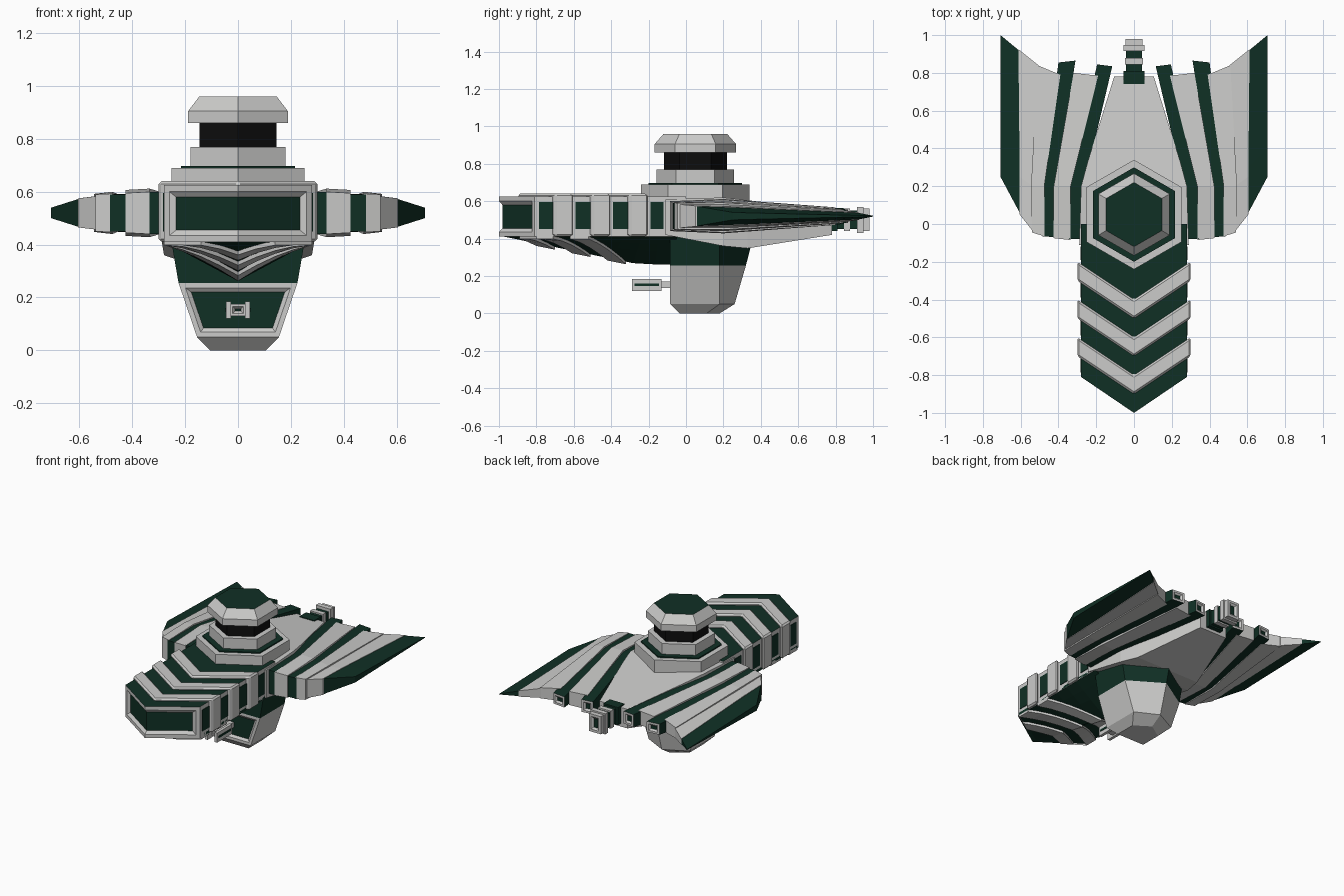
import bpy, bmesh, math
from mathutils import Vector

if "Cube" in bpy.data.objects:
    bpy.data.objects.remove(bpy.data.objects["Cube"])


def material(name, rgb):
    m = bpy.data.materials.new(name)
    m.diffuse_color = (*rgb, 1)
    m.use_nodes = True
    m.node_tree.nodes["Principled BSDF"].inputs["Base Color"].default_value = m.diffuse_color
    return m


GREY = material("light_grey", (0.6, 0.6, 0.59))
GREEN = material("dark_green", (0.005, 0.029, 0.018))
BLACK = material("black", (0.004, 0.004, 0.004))


def loft(name, rings, mats, mirror=False, rule=None, inset=None, bevel=0):
    """Skin a list of point rings and cap the ends.
    rule(normal, centre) -> material index, inset = (test, width, depth, inner, rim)."""
    bm = bmesh.new()
    for s in ((1, -1) if mirror else (1,)):
        vs = [[bm.verts.new((p[0] * s, p[1], p[2])) for p in r] for r in rings]
        n = len(rings[0])
        for a, b in zip(vs, vs[1:]):
            for i in range(n):
                j = (i + 1) % n
                bm.faces.new((a[i], a[j], b[j], b[i]))
        bm.faces.new(vs[0])
        bm.faces.new(vs[-1])
    bmesh.ops.recalc_face_normals(bm, faces=bm.faces[:])
    bm.normal_update()
    if rule:
        for f in bm.faces:
            f.material_index = rule(f.normal, f.calc_center_median())
    if inset:
        test, width, depth, inner, rim = inset
        chosen = [f for f in bm.faces if test(f.normal, f.calc_center_median())]
        for w, d in ((width * 0.55, 0), (width * 0.45, depth)):
            res = bmesh.ops.inset_region(bm, faces=chosen, thickness=w, depth=d,
                                         use_even_offset=True, use_boundary=True)
            for f in res["faces"]:
                f.material_index = rim
        for f in chosen:
            f.material_index = inner
    me = bpy.data.meshes.new(name)
    bm.to_mesh(me)
    bm.free()
    for m in mats:
        me.materials.append(m)
    ob = bpy.data.objects.new(name, me)
    bpy.context.collection.objects.link(ob)
    if bevel:
        mod = ob.modifiers.new("bevel", "BEVEL")
        mod.width, mod.segments = bevel, 1
    return ob


def prism(name, plan, z0, z1, mats, **kw):
    return loft(name, [[(x, y, z) for x, y in plan] for z in (z0, z1)], mats, **kw)


def box(name, x, y, z, mats, **kw):
    return prism(name, [(x[0], y[0]), (x[1], y[0]), (x[1], y[1]), (x[0], y[1])],
                 z[0], z[1], mats, **kw)


# --- Neck: arrow-ended block, green top, grey sides, recessed front panel
prism("neck", [(-.28, -.81), (0, -1), (.28, -.81), (.28, 0), (-.28, 0)], .41, .625,
      [GREEN, GREY], rule=lambda n, c: 1 if abs(n.z) < .5 else 0,
      inset=(lambda n, c: n.y < -.5, .045, -.015, 0, 1))

# Arrow-shaped raised bands and the green side panels between them
for i, y in enumerate((-.7, -.5, -.3)):
    prism(f"neck_band_{i}", [(-.3, y), (0, y - .2), (.3, y), (.3, y + .1),
                             (0, y - .1), (-.3, y + .1)], .412, .64, [GREY], bevel=.01)
for i, (a, b) in enumerate(((-.785, -.71), (-.59, -.51), (-.39, -.31), (-.19, -.12))):
    box(f"neck_side_panel_{i}", (.275, .284), (a, b), (.45, .595), [GREEN], mirror=True)

# --- Keel under the neck: t runs from the centre line (0) to the side (1)


def keel_point(t, y, dz=0):
    front = -.98 + .18 * t
    y = max(y, front)
    s = min(1, (y - front) / (-.25 - front))
    return (.28 * t, y, .412 - .15 * s * (1 - t) + dz)


T = [i / 4 for i in range(5)]
rows = []
for k in range(9):
    r = [keel_point(t, (-.98 + .18 * t) * (1 - k / 8) - .05 * k / 8) for t in T]
    low = [(-p[0], p[1], p[2]) for p in r[:0:-1]] + r
    rows.append(low + [(.28, r[-1][1], .43), (-.28, r[-1][1], .43)])
loft("keel", rows, [GREEN])
for i, c in enumerate((-.8, -.61, -.42)):
    loft(f"keel_slat_{i}",
         [[keel_point(t, c - .2 * t, .01), keel_point(t, c + .1 - .2 * t, .01),
           keel_point(t, c + .1 - .2 * t, -.014), keel_point(t, c - .2 * t, -.014)]
          for t in T], [GREY], mirror=True)

# --- Central hull plate tapering to the stern
hull = [(-.11, .29, .42, .61), (.2, .28, .36, .62), (.33, .245, .348, .605),
        (.78, .105, .42, .55)]
loft("central_hull", [[(-w, y, a), (w, y, a), (w, y, b), (-w, y, b)]
                      for y, w, a, b in hull], [GREY])

# --- Wing strips: each section is an inner and an outer (x, y, half thickness)
strips = {
    "wing_strip_inner_green": (GREEN, [(.275, -.08, .08), (.345, -.08, .08)],
                               [(.265, .2, .08), (.345, .2, .08)],
                               [(.115, .835, .042), (.195, .845, .042)]),
    "wing_strip_inner_grey": (GREY, [(.335, -.085, .08), (.425, -.075, .075)],
                              [(.335, .2, .092), (.425, .2, .087)],
                              [(.19, .785, .048), (.32, .8, .046)]),
    "wing_strip_outer_green": (GREEN, [(.415, -.07, .07), (.485, -.065, .07)],
                               [(.415, .2, .073), (.485, .2, .07)],
                               [(.31, .865, .036), (.4, .855, .036)]),
    "wing_strip_middle_grey": (GREY, [(.475, -.065, .073), (.54, -.045, .07)],
                               [(.475, .2, .08), (.545, .2, .072)],
                               [(.39, .79, .042), (.51, .84, .036)]),
    "wing_strip_outer_grey": (GREY, [(.53, -.045, .064), (.605, .05, .055)],
                              [(.535, .2, .064), (.605, .25, .05)],
                              [(.505, .84, .032), (.612, .925, .02)]),
    "wing_edge": (GREEN, [(.6, .05, .054), (.707, .25, .02)],
                  [(.603, .3, .045), (.707, .4, .016)],
                  [(.61, .92, .018), (.707, 1, .002)]),
}
for name, (mat, *secs) in strips.items():
    rings = [[(x0, y0, .52 - h0), (x1, y1, .52 - h1), (x1, y1, .52 + h1), (x0, y0, .52 + h0)]
             for (x0, y0, h0), (x1, y1, h1) in secs]
    boxed = mat is GREEN and name != "wing_edge"
    loft(name, rings, [mat, GREY], mirror=True,
         inset=(lambda n, c: n.y > .8 and c.y > .8, .025, -.01, 0, 1) if boxed else None)

# --- Stern nozzle: green core with grey collars
box("stern_base", (-.055, .055), (.74, .81), (.44, .56), [GREEN])
box("stern_core", (-.042, .042), (.78, .96), (.45, .55), [GREEN])
for i, (y, w, h) in enumerate(((.845, .048, .06), (.915, .055, .07))):
    box(f"stern_collar_{i}", (-w, w), (y, y + .033), (.5 - h, .5 + h), [GREY])
box("stern_end", (-.045, .045), (.945, .98), (.44, .56), [GREY, GREEN],
    inset=(lambda n, c: n.y > .8, .03, -.01, 1, 0))

# --- Hexagonal tower


def hexagon(r, z):
    return [(r * math.sin(k * math.pi / 3), .05 + r * math.cos(k * math.pi / 3), z)
            for k in range(6)]


def tier(name, steps, mats, **kw):
    loft(name, [hexagon(r, z) for r, z in steps], mats, **kw)


tier("tower_base", [(.29, .6), (.29, .69)], [GREY])
tier("tower_base_trim", [(.25, .685), (.25, .698)], [GREEN])
tier("tower_drum", [(.207, .69), (.207, .77)], [GREY])
tier("tower_window_band", [(.168, .765), (.168, .865)], [BLACK])
tier("tower_cap", [(.218, .86), (.218, .905), (.17, .96)], [GREY, GREEN],
     rule=lambda n, c: 1 if n.z > .95 else 0)

# --- Lower pod: flat front, pointed back, green above and grey below
pod = [(0, .105, -.035, .11, .18), (.05, .155, -.085, .18, .26),
       (.255, .225, -.085, .18, .32), (.41, .252, -.085, .18, .36)]
loft("lower_pod", [[(-w, f, z), (w, f, z), (w, m, z), (0, r, z), (-w, m, z)]
                   for z, w, f, m, r in pod], [GREY, GREEN],
     rule=lambda n, c: 1 if c.z > .255 else 0,
     inset=(lambda n, c: n.y < -.95 and .05 < c.z < .25, .034, -.012, 1, 0))

# --- Twin-pronged gun on the pod front
box("gun_prong", (.026, .046), (-.29, -.13), (.12, .185), [GREY], mirror=True)
box("gun_prong_stripe", (.04, .049), (-.275, -.145), (.146, .16), [GREEN], mirror=True)
box("gun_core", (-.03, .03), (-.24, -.14), (.13, .175), [GREY, GREEN],
    inset=(lambda n, c: n.y < -.9, .018, -.01, 1, 0))
box("gun_mount", (-.02, .02), (-.15, -.06), (.135, .17), [GREY])
